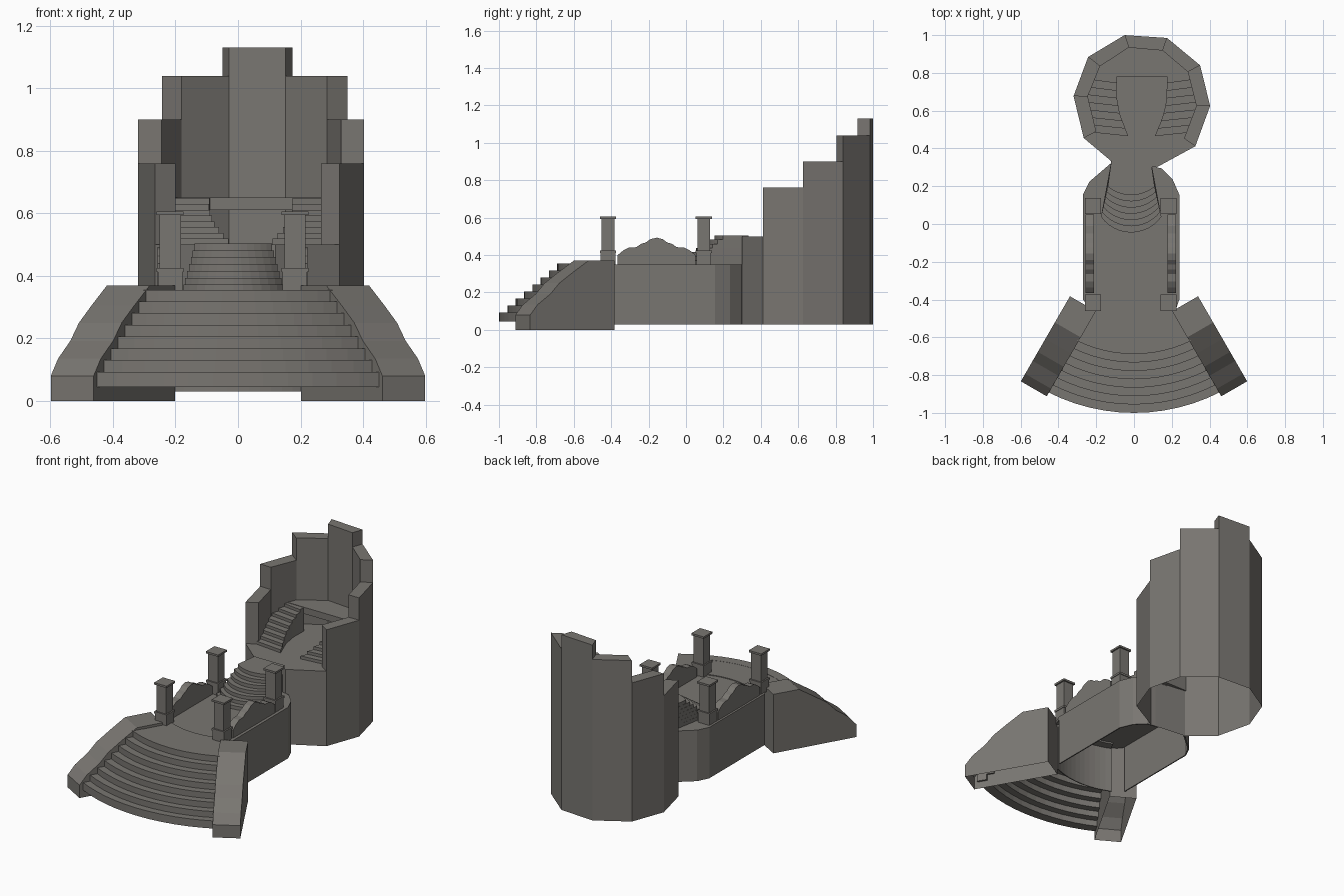
import bpy, bmesh, math
from mathutils import Vector

if "Cube" in bpy.data.objects:
    bpy.data.objects.remove(bpy.data.objects["Cube"])

stone = bpy.data.materials.new("grey_stone")
stone.diffuse_color = (0.19, 0.18, 0.165, 1)
stone.use_nodes = True
stone.node_tree.nodes["Principled BSDF"].inputs["Base Color"].default_value = stone.diffuse_color


def prisms(name, items, open_below=False):
    """One object from vertical prisms given as (outline, z0, z1)."""
    bm = bmesh.new()
    for pts, z0, z1 in items:
        lo = [bm.verts.new((x, y, z0)) for x, y in pts]
        hi = [bm.verts.new((x, y, z1)) for x, y in pts]
        bm.faces.new(lo)
        bm.faces.new(hi)
        for i in range(len(pts)):
            j = (i + 1) % len(pts)
            bm.faces.new((lo[i], lo[j], hi[j], hi[i]))
    return finish(name, bm, open_below)


def finish(name, bm, open_below=False):
    bmesh.ops.recalc_face_normals(bm, faces=bm.faces)
    if open_below:
        z0 = min(v.co.z for v in bm.verts)
        flat = [f for f in bm.faces if all(v.co.z < z0 + 1e-4 for v in f.verts)]
        bmesh.ops.delete(bm, geom=flat, context="FACES")
    me = bpy.data.meshes.new(name)
    bm.to_mesh(me)
    bm.free()
    me.materials.append(stone)
    ob = bpy.data.objects.new(name, me)
    bpy.context.collection.objects.link(ob)
    return ob


def extrude_profile(name, profile, origin, along, across, open_below=False):
    """Profile (s, z) runs in direction along and is swept by across."""
    bm = bmesh.new()
    o, a, w = (Vector((*v, 0)) for v in (origin, along, across))
    verts = [[bm.verts.new(o + a * s + w * k + Vector((0, 0, z))) for s, z in profile]
             for k in (0, 1)]
    bm.faces.new(verts[0])
    bm.faces.new(verts[1])
    for i in range(len(profile)):
        j = (i + 1) % len(profile)
        bm.faces.new((verts[0][i], verts[0][j], verts[1][j], verts[1][i]))
    return finish(name, bm, open_below)


def arc(cx, cy, r, a0, a1, n):
    angles = [math.radians(a0 + (a1 - a0) * i / n) for i in range(n + 1)]
    return [(cx + r * math.cos(a), cy + r * math.sin(a)) for a in angles]


def fan_angle(r):
    """Half angle at which an arc of radius r just enters the wings."""
    return 30.6 - math.degrees(math.asin(.054 / r))


def sector(r0, r1, n=12):
    h0, h1 = fan_angle(r0), fan_angle(r1)
    return arc(0, 0, r0, -90 - h0, -90 + h0, n) + arc(0, 0, r1, -90 + h1, -90 - h1, n)


def box(cx, cy, w, z0, z1):
    h = w / 2
    return ([(cx - h, cy - h), (cx + h, cy - h), (cx + h, cy + h), (cx - h, cy + h)], z0, z1)


# Fan staircase: thin folded treads, then the landing
prisms("fan_stairs", [(sector(1 - .0445 * i, .94 - .0445 * i),
                       .045 + .0375 * i, .093 + .0375 * i) for i in range(8)])
prisms("landing", [(sector(.66, .44), .32, .3545)])
prisms("landing_wall", [(sector(.5, .494), .03, .33)])

# Sloping hollow wings beside the fan
wing = [(0, 0), (0, .08), (.046, .135), (.125, .192), (.18, .25), (.26, .305), (.36, .37),
        (.52, .37), (.52, 0)]
for side, label in ((-1, "left"), (1, "right")):
    extrude_profile(label + "_wing", wing, (side * .462, -.912), (-side * .5, .866),
                    (side * .137, .079), open_below=True)

# Hollow terrace: thin side walls and deck
left_out = [(-.27, -.40), (-.27, .155), (-.235, .225), (-.115, .328)]
left_in = [(-.263, -.40), (-.263, .152), (-.229, .22), (-.11, .322)]
right_out = [(.24, -.40), (.24, .155), (.205, .235), (.145, .295), (.09, .305)]
right_in = [(.233, -.40), (.233, .152), (.2, .23), (.142, .288), (.088, .298)]


def wall(outer, inner, i):
    return [outer[i], outer[i + 1], inner[i + 1], inner[i]]


prisms("terrace_walls", [(wall(o, n, i), .03, .335) for o, n in
       ((left_out, left_in), (right_out, right_in)) for i in range(len(o) - 1)])
prisms("terrace_deck", [([(-.215, -.47)] + left_out + right_out[::-1] + [(.215, -.47)], .33, .35)])

# Rounded steps up to the tower
steps = []
for i in range(7):
    hw, r = .16 - .006 * i, .195
    half = math.degrees(math.asin(hw / r))
    curve = arc(-.015, .15 + .033 * i, r, -90 - half, -90 + half, 12)
    steps.append(([(-.12, .335)] + curve + [(.09, .335)], .335, .372 + .022 * i))
prisms("rounded_steps", steps)

# Pillars and humped parapets
for x, side in ((-.217, "left"), (.182, "right")):
    for y, end in ((-.417, "front"), (.095, "back")):
        prisms(f"{side}_{end}_pillar", [box(x, y, .078, .345, .412), box(x, y, .086, .412, .425),
               box(x, y, .068, .425, .594), box(x, y, .086, .594, .606)])
    hump = [(0, .40), (.03, .425), (.06, .44), (.10, .442), (.125, .46), (.15, .467),
            (.175, .485), (.21, .493)]
    profile = [(0, .34)] + hump + [(.415 - s, z) for s, z in hump[-2::-1]] + [(.415, .34)]
    extrude_profile(side + "_parapet", profile, (x - .022 + (-.018 if x < 0 else .018), -.365),
                    (0, 1), (.044, 0))

# Tower: hollow base and stepped ring of walls
C = (.04, .64)
ring = [(.325, .412), (.403, .625), (.35, .84), (.175, .985), (-.05, 1.0),
        (-.243, .884), (-.32, .677), (-.266, .455)]
inner = [(.265, .453), (.33, .625), (.285, .805), (.152, .918), (-.028, .934),
         (-.18, .835), (-.245, .675), (-.20, .49)]
prisms("tower_base", [(ring + [(-.115, .328), (.12, .30)], .03, .50)], open_below=True)
prisms("tower_walls", [(wall(ring, inner, i), .50, h) for i, h in
       enumerate((.76, .90, 1.04, 1.13, 1.04, .90, .76))], open_below=True)


# Curved twin stairs inside the tower and the balcony they reach
def lerp_curve(t, pts):
    for (a, xa), (b, xb) in zip(pts, pts[1:]):
        if t <= b + 1e-6:
            return xa + (xb - xa) * (t - a) / (b - a)
    return pts[-1][1]


edges = {-1: [(.465, -.03), (.58, -.075), (.68, -.093), (.79, -.09)],
         1: [(.465, .11), (.56, .15), (.65, .172), (.79, .175)]}
for side, label in ((-1, "left"), (1, "right")):
    flight = []
    for k in range(8):
        ends = []
        for y in (.465 + .04 * k, .505 + .04 * k):
            yo = y + .02
            xo = C[0] + side * math.sqrt(.303 ** 2 - (yo - C[1]) ** 2)
            ends.append([(lerp_curve(min(y, .785), edges[side]), y), (xo, yo)])
        flight.append((ends[0] + ends[1][::-1], .50, .519 + .0185 * k))
    prisms(label + "_tower_stairs", flight, open_below=True)
prisms("balcony", [([(-.09, .78), (.175, .78)] + arc(*C, .302, 28, 152, 12), .61, .651)])
